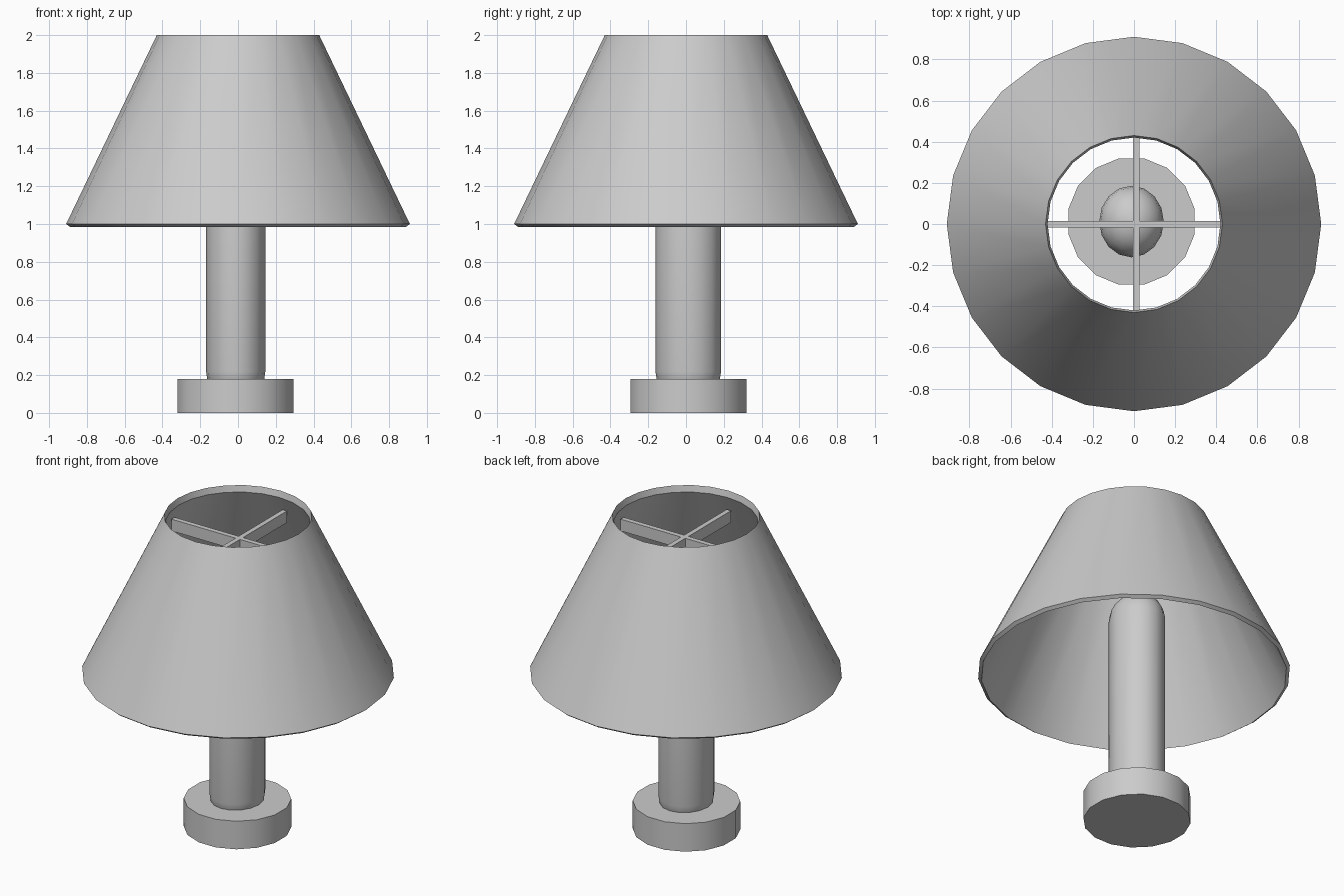
import bpy, bmesh, math

if "Cube" in bpy.data.objects:
    bpy.data.objects.remove(bpy.data.objects["Cube"])


def finish(name, bm):
    bmesh.ops.recalc_face_normals(bm, faces=bm.faces)
    mesh = bpy.data.meshes.new(name)
    bm.to_mesh(mesh)
    bm.free()
    obj = bpy.data.objects.new(name, mesh)
    bpy.context.collection.objects.link(obj)
    bpy.ops.object.select_all(action='DESELECT')
    obj.select_set(True)
    bpy.context.view_layer.objects.active = obj
    return obj


def lathe(name, profile, sides, center=(0, 0), stretch=(1, 1), turn=0.0, closed=False):
    """Spin (radius, z) points around z; an open profile gets end caps."""
    bm = bmesh.new()
    rings = []
    for r, z in profile:
        ring = []
        for i in range(sides):
            a = 2 * math.pi * (i + turn) / sides
            ring.append(bm.verts.new((center[0] + r * stretch[0] * math.cos(a),
                                      center[1] + r * stretch[1] * math.sin(a), z)))
        rings.append(ring)
    pairs = list(zip(rings, rings[1:]))
    if closed:
        pairs.append((rings[-1], rings[0]))
    else:
        bm.faces.new(rings[0])
        bm.faces.new(rings[-1])
    for a, b in pairs:
        for i in range(sides):
            j = (i + 1) % sides
            bm.faces.new((a[i], a[j], b[j], b[i]))
    obj = finish(name, bm)
    bpy.ops.object.shade_smooth_by_angle(angle=math.radians(30))
    return obj


def box(name, lo, hi):
    bm = bmesh.new()
    bmesh.ops.create_cube(bm, size=1)
    for v in bm.verts:
        v.co = [l if c < 0 else h for c, l, h in zip(v.co, lo, hi)]
    return finish(name, bm)


# Conical shade: thin closed shell
lathe("shade", [(0.91, 1.0), (0.43, 2.0), (0.42, 1.96), (0.89, 0.985)], 24, closed=True)

# Round foot
lathe("base", [(0.313, 0.0), (0.313, 0.18)], 16, center=(-0.012, 0.012), turn=0.5)

# Stem: capsule with domed ends
R, LOW, HIGH, STEPS = 0.16, 0.22, 1.345, 5
arc = [math.radians(88 * i / STEPS) for i in range(STEPS + 1)]
capsule = [(math.cos(a), LOW - R * math.sin(a)) for a in reversed(arc)]
capsule += [(math.cos(a), HIGH + R * math.sin(a)) for a in arc]
lathe("stem", capsule, 16, center=(-0.012, 0.012), stretch=(0.157, 0.174))

# Crossed support bars inside the shade top
box("support_bar_x", (-0.46, -0.018, 1.79), (0.455, 0.014, 1.865))
box("support_bar_y", (-0.005, -0.45, 1.79), (0.026, 0.46, 1.865))
